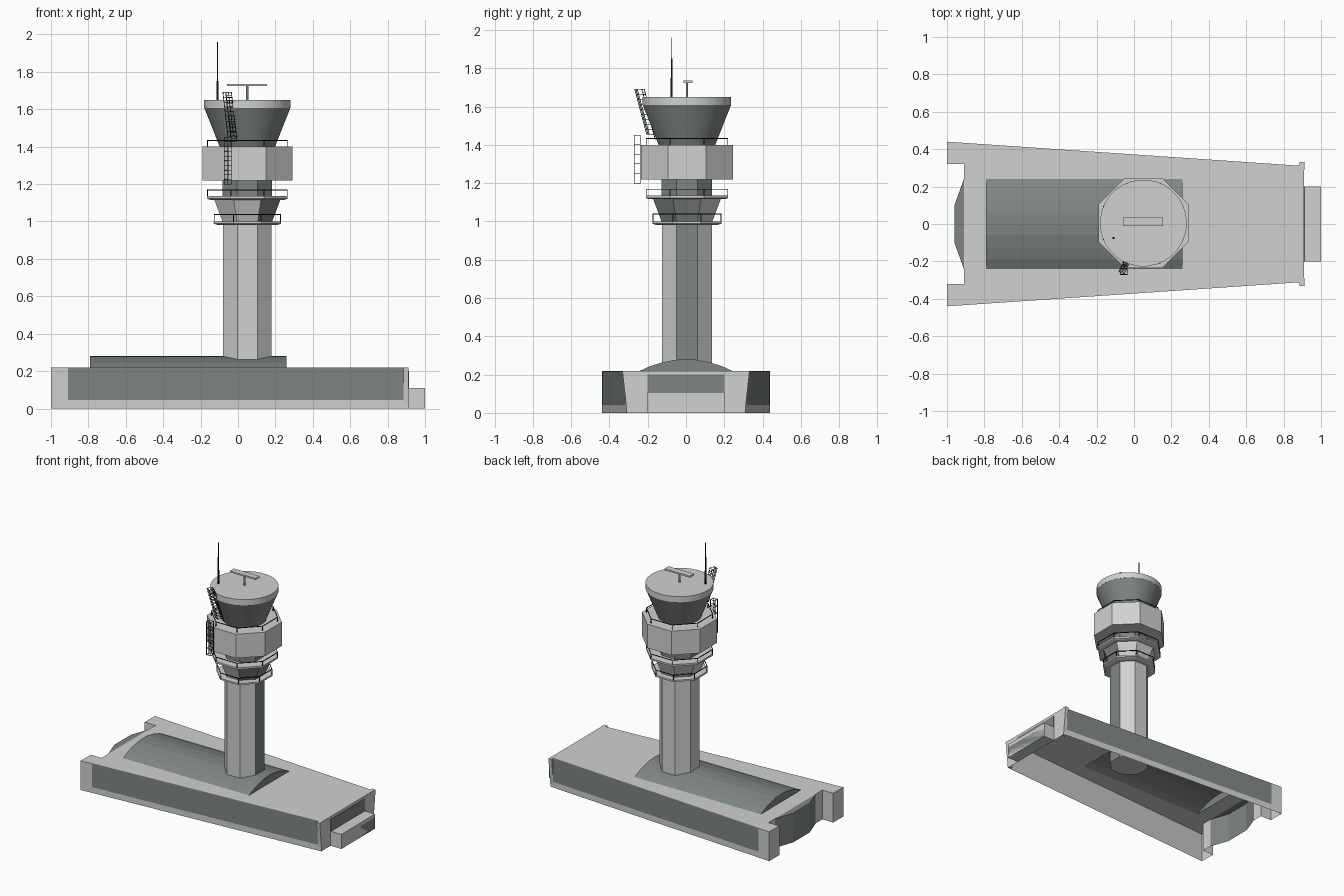
import bpy, bmesh, math
from mathutils import Vector

if "Cube" in bpy.data.objects:
    bpy.data.objects.remove(bpy.data.objects["Cube"])

CX, CY = 0.05, 0.005          # tower axis
H = 0.22                      # roof height of the base


def material(name, rgb):
    m = bpy.data.materials.new(name)
    m.diffuse_color = (*rgb, 1)
    m.use_nodes = True
    m.node_tree.nodes["Principled BSDF"].inputs["Base Color"].default_value = m.diffuse_color
    return m


LIGHT = material("light_concrete", (0.64, 0.64, 0.64))
GLASS = material("grey_green_glass", (0.215, 0.24, 0.225))
BLACK = material("black_metal", (0.008, 0.008, 0.008))


def finish(name, bm, *mats):
    bmesh.ops.remove_doubles(bm, verts=bm.verts, dist=1e-5)
    bmesh.ops.recalc_face_normals(bm, faces=bm.faces)
    me = bpy.data.meshes.new(name)
    bm.to_mesh(me)
    bm.free()
    for m in mats:
        me.materials.append(m)
    ob = bpy.data.objects.new(name, me)
    bpy.context.collection.objects.link(ob)
    return ob


def quad(bm, *pts):
    return bm.faces.new([bm.verts.new(p) for p in pts])


def add_box(bm, lo, hi):
    r = bmesh.ops.create_cube(bm, size=1)
    for v in r["verts"]:
        v.co = Vector([(lo[i] + hi[i]) / 2 + v.co[i] * (hi[i] - lo[i]) for i in range(3)])


def box(name, lo, hi, mat):
    bm = bmesh.new()
    add_box(bm, lo, hi)
    return finish(name, bm, mat)


def stick(bm, a, b, r=0.0022):
    """Square bar between two points."""
    a, b = Vector(a), Vector(b)
    res = bmesh.ops.create_cube(bm, size=1)
    rot = (b - a).to_track_quat('Z', 'Y')
    for v in res["verts"]:
        v.co = (a + b) / 2 + rot @ Vector((v.co.x * 2 * r, v.co.y * 2 * r, v.co.z * (b - a).length))


def ring(hw, z, n=8):
    """Points of a polygon around the tower; hw = distance to the flats."""
    r = hw / math.cos(math.pi / n)
    return [Vector((CX + r * math.cos(2 * math.pi * (k + .5) / n),
                    CY + r * math.sin(2 * math.pi * (k + .5) / n), z)) for k in range(n)]


def lathe(name, profile, n, *mats):
    """Stack of (half width, z) rings, capped."""
    bm = bmesh.new()
    rings = [[bm.verts.new(p) for p in ring(hw, z, n)] for hw, z in profile]
    for a, b in zip(rings, rings[1:]):
        for k in range(n):
            bm.faces.new((a[k], a[(k + 1) % n], b[(k + 1) % n], b[k]))
    bm.faces.new(rings[0][::-1])
    bm.faces.new(rings[-1])
    return finish(name, bm, *mats)


# ---- base building: hollow shell with tapering plan ----
def w(x):
    return 0.44 - (x + 1) * 0.13 / 1.91


def wall(bm, a, b, z0=0.0, z1=H):
    return quad(bm, (*a, z0), (*b, z0), (*b, z1), (*a, z1))


bm = bmesh.new()
for s in (1, -1):
    for x0, x1, y in ((-1, -.91, .32), (-.91, -.79, 0), (-.79, .26, .24), (.26, .91, 0)):
        quad(bm, (x0, s * y, H), (x1, s * y, H), (x1, s * w(x1), H), (x0, s * w(x0), H))
        wall(bm, (x0, s * w(x0)), (x1, s * w(x1)))
    wall(bm, (-1, s * .32), (-1, s * .44))
    wall(bm, (-1, s * .32), (-.91, s * .32))
    wall(bm, (-.91, s * .24), (-.91, s * .32))
    wall(bm, (.91, 0), (.91, s * w(.91)))
finish("base_building", bm, LIGHT)

# glazing along both long walls
bm = bmesh.new()
for s in (1, -1):
    e = 0.003
    a, b = (-.91, s * (w(-.91) + e)), (.885, s * (w(.885) + e))
    wall(bm, a, b, .045, .217)
finish("side_glazing", bm, GLASS)

# bulging glazed facade in the left recess
bm = bmesh.new()
plan = [(-.91, .24), (-.96, .1), (-.96, -.1), (-.91, -.24)]
for a, b in zip(plan, plan[1:]):
    wall(bm, a, b)
quad(bm, *[(x, y, H) for x, y in plan])
finish("bulging_facade", bm, GLASS)

# flared fins at the right end
bm = bmesh.new()
for s in (1, -1):
    prof = [(.29, 0), (.308, 0), (.332, H), (.29, H)]
    f = bm.faces.new([bm.verts.new((.885, s * y, z)) for y, z in prof])
    ext = bmesh.ops.extrude_face_region(bm, geom=[f])
    for g in ext["geom"]:
        if isinstance(g, bmesh.types.BMVert):
            g.co.x = .912
finish("end_fins", bm, LIGHT)

# right entrance
box("entrance_porch", (.91, -.2, 0), (1, .2, .11), LIGHT)
box("porch_glazing", (.997, -.197, 0), (1, .197, .085), GLASS)
box("end_window", (.91, -.2, .11), (.915, .2, .2), GLASS)

# barrel roof
bm = bmesh.new()
arch = [(-.24, .22), (-.19, .243), (-.13, .262), (-.06, .277), (0, .28),
        (.06, .277), (.13, .262), (.19, .243), (.24, .22)]
for (y0, z0), (y1, z1) in zip(arch, arch[1:]):
    quad(bm, (-.79, y0, z0), (.26, y0, z0), (.26, y1, z1), (-.79, y1, z1))
for x in (-.79, .26):
    bm.faces.new([bm.verts.new((x, y, z)) for y, z in arch])
finish("barrel_roof", bm, GLASS)

# ---- tower ----
shaft = lathe("tower_shaft", [(.13, .2), (.13, .985)], 8, LIGHT, GLASS)
for p in shaft.data.polygons:
    p.material_index = int(p.normal.x > .9)
lathe("lower_gallery", [(.155, .98), (.18, .988), (.18, 1.0)], 8, LIGHT)
flare = lathe("flared_collar", [(.133, 1.0), (.177, 1.118)], 8, LIGHT, GLASS)
for p in flare.data.polygons:
    p.material_index = int(p.normal.x > .5 and p.normal.y < .3)
lathe("upper_gallery", [(.2, 1.116), (.215, 1.122), (.215, 1.135)], 8, LIGHT)
lathe("tower_neck", [(.132, 1.135), (.132, 1.22)], 8, GLASS)
lathe("equipment_floor", [(.241, 1.22), (.241, 1.4)], 8, LIGHT)
lathe("cab_glass", [(.148, 1.4), (.23, 1.607)], 32, GLASS)
lathe("cab_roof", [(.231, 1.607), (.231, 1.65)], 32, LIGHT)
for nm in ("cab_glass", "cab_roof"):
    bpy.context.view_layer.objects.active = bpy.data.objects[nm]
    bpy.ops.object.select_all(action='DESELECT')
    bpy.data.objects[nm].select_set(True)
    bpy.ops.object.shade_smooth_by_angle(angle=math.radians(30))

# railings
for name, hw, z, h in (("lower_railing", .177, 1.0, .038), ("upper_railing", .213, 1.135, .033),
                       ("cab_railing", .213, 1.4, .033)):
    bm = bmesh.new()
    pts = ring(hw, z)
    up = Vector((0, 0, h))
    for a, b in zip(pts, pts[1:] + pts[:1]):
        stick(bm, a, a + up)
        stick(bm, a + up, b + up)
    finish(name, bm, BLACK)

# radar and mast
lathe("radar_post", [(.006, 1.65), (.006, 1.73)], 8, LIGHT)
box("radar_bar", (-.058, CY - .017, 1.724), (.155, CY + .03, 1.736), LIGHT)
bm = bmesh.new()
for z0, z1, r in ((1.65, 1.75, .005), (1.75, 1.85, .0035), (1.85, 1.96, .002)):
    stick(bm, (-.11, -.075, z0), (-.11, -.075, z1), r)
finish("antenna_mast", bm, BLACK)


# caged ladders
def ladder(name, foot, head, side, out, hoops, cage_from):
    foot, head, side, out = map(Vector, (foot, head, side, out))
    bm = bmesh.new()
    r = .0014
    for s in (-1, 1):
        stick(bm, foot + s * side, head + s * side, r)
    for k in range(hoops * 2 + 1):
        p = foot.lerp(head, k / (hoops * 2))
        stick(bm, p - side, p + side, r)
    for k in range(hoops + 1):
        p = foot.lerp(head, cage_from + (1 - cage_from) * k / hoops)
        loop = [p - side, p - side + out, p + side + out, p + side]
        for a, b in zip(loop, loop[1:]):
            stick(bm, a, b, r)
    low = foot.lerp(head, cage_from)
    for s in (-1, 0, 1):
        stick(bm, low + s * side + out, head + s * side + out, r)
    finish(name, bm, BLACK)


ladder("lower_ladder", (-.055, -.238, 1.2), (-.055, -.238, 1.45), (.018, 0, 0), (0, -.032, 0), 5, 0)
d = Vector((-.40, -.917, 0))
axis = Vector((CX, CY, 0))
ladder("cab_ladder", axis + d * .175 + Vector((0, 0, 1.43)), axis + d * .25 + Vector((0, 0, 1.69)),
       Vector((.917, -.40, 0)) * .016, d * .04, 9, .1)
